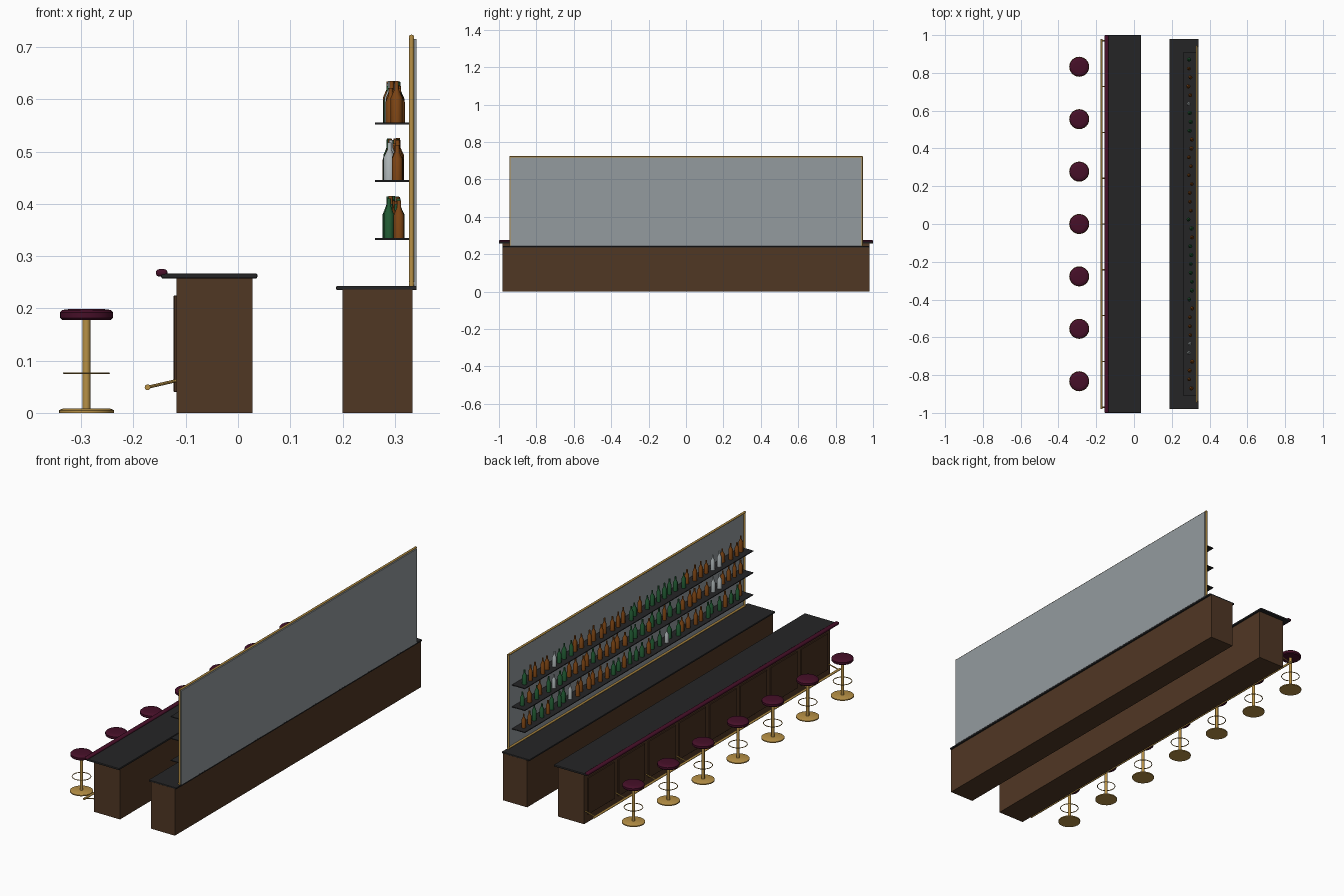
import bpy, bmesh, math, random
from mathutils import Vector

if "Cube" in bpy.data.objects:
    bpy.data.objects.remove(bpy.data.objects["Cube"])

random.seed(4)


def material(name, r, g, b):
    m = bpy.data.materials.new(name)
    lin = [c / 12.92 if c <= 0.04045 else ((c + 0.055) / 1.055) ** 2.4
           for c in (r / 255, g / 255, b / 255)]
    m.diffuse_color = (*lin, 1)
    m.use_nodes = True
    m.node_tree.nodes["Principled BSDF"].inputs["Base Color"].default_value = m.diffuse_color
    return m


wood = material("dark wood", 80, 55, 36)
panel_wood = material("panel wood", 72, 48, 31)
stone = material("black counter", 37, 37, 38)
brass = material("brass", 184, 145, 70)
leather = material("maroon leather", 70, 15, 40)
mirror = material("mirror glass", 148, 155, 159)
amber = material("amber glass", 128, 70, 20)
green = material("green glass", 34, 92, 52)
clear = material("clear glass", 175, 183, 185)


def finish(name, bm, mat, smooth=False):
    bmesh.ops.recalc_face_normals(bm, faces=bm.faces)
    me = bpy.data.meshes.new(name)
    bm.to_mesh(me)
    bm.free()
    ob = bpy.data.objects.new(name, me)
    bpy.context.collection.objects.link(ob)
    me.materials.append(mat)
    if smooth:
        bpy.ops.object.select_all(action='DESELECT')
        ob.select_set(True)
        bpy.context.view_layer.objects.active = ob
        bpy.ops.object.shade_smooth_by_angle(angle=math.radians(40))
    return ob


def box(name, x, y, z, mat, bevel=0, segments=2):
    """Box from (min, max) ranges with optional rounded edges."""
    bm = bmesh.new()
    bmesh.ops.create_cube(bm, size=1)
    for v in bm.verts:
        v.co = [r[0] + (c + 0.5) * (r[1] - r[0]) for c, r in zip(v.co, (x, y, z))]
    if bevel:
        bmesh.ops.bevel(bm, geom=bm.edges[:], offset=bevel, segments=segments,
                        profile=0.5, affect='EDGES')
    return finish(name, bm, mat, segments > 2)


def tube(name, a, b, r, mat, sides=12):
    """Round bar between two points."""
    a, b = Vector(a), Vector(b)
    bm = bmesh.new()
    bmesh.ops.create_cone(bm, cap_ends=True, segments=sides, radius1=r, radius2=r,
                          depth=(b - a).length)
    rot = (b - a).to_track_quat('Z', 'Y')
    for v in bm.verts:
        v.co = rot @ v.co + (a + b) / 2
    return finish(name, bm, mat, True)


def lathe(name, profile, at, mat, sides=24, closed=False, smooth=True):
    """Turn an (r, z) profile around z; ends are capped unless closed."""
    bm = bmesh.new()
    rings = [[bm.verts.new((at[0] + r * math.cos(2 * math.pi * i / sides),
                            at[1] + r * math.sin(2 * math.pi * i / sides), at[2] + z))
              for i in range(sides)] for r, z in profile]
    pairs = list(zip(rings, rings[1:]))
    if closed:
        pairs.append((rings[-1], rings[0]))
    else:
        bm.faces.new(rings[0])
        bm.faces.new(rings[-1])
    for p, q in pairs:
        for i in range(sides):
            j = (i + 1) % sides
            bm.faces.new((p[i], p[j], q[j], q[i]))
    return finish(name, bm, mat, smooth)


# Front bar
box("bar_body", (-0.118, 0.028), (-0.98, 0.98), (0, 0.258), wood)
box("bar_top", (-0.147, 0.037), (-1, 1), (0.257, 0.267), stone, 0.003)
box("arm_rest", (-0.157, -0.135), (-1, 1), (0.261, 0.275), leather, 0.006, 4)
for i in range(8):
    yc = (i - 3.5) * 0.2425
    box("bar_panel", (-0.123, -0.117), (yc - 0.106, yc + 0.106), (0.04, 0.225),
        panel_wood, 0.001, 1)

# Foot rail with brackets
tube("foot_rail", (-0.173, -0.98, 0.049), (-0.173, 0.98, 0.049), 0.0055, brass)
for i in range(9):
    y = (i - 4) * 0.2425
    tube("rail_bracket", (-0.173, y, 0.049), (-0.117, y, 0.062), 0.003, brass, 8)

# Back bar
box("back_bar_body", (0.2, 0.334), (-0.98, 0.98), (0, 0.236), wood)
box("back_bar_top", (0.188, 0.342), (-0.98, 0.98), (0.235, 0.243), stone, 0.002)

# Mirror with brass frame
box("mirror_panel", (0.333, 0.342), (-0.938, 0.938), (0.243, 0.716), mirror)
for s in (-1, 1):
    tube("frame_side", (0.332, s * 0.94, 0.243), (0.332, s * 0.94, 0.722), 0.005, brass)
for z in (0.248, 0.719):
    tube("frame_rail", (0.332, -0.944, z), (0.332, 0.944, z), 0.005, brass)

# Shelves of bottles, colours listed from +y to -y
rows = {0.335: "AAGGAGGGCAAAAAAGGAGGGAGGCGGAAAAGGGAGGA",
        0.446: "GAGAGCGGAAAAGAAAAAGGGAGGAGGAAAAACCAAAA",
        0.556: "GAAAACGGGAAAAAAAAAGGAGGGGGGGAAAACCAAAA"}
glass = {"A": amber, "G": green, "C": clear}
for z, row in rows.items():
    box("shelf", (0.262, 0.333), (-0.91, 0.91), (z - 0.004, z), stone)
    for i, c in enumerate(row):
        h = random.uniform(0.064, 0.08)
        r = random.uniform(0.0095, 0.0115)
        y = 0.87 - i * 1.74 / (len(row) - 1)
        lathe("bottle", [(r, 0), (r, 0.6 * h), (0.0042, 0.8 * h), (0.004, h)],
              (random.uniform(0.288, 0.308), y, z), glass[c], 10)

# Bar stools
for i in range(7):
    at = (-0.29, (i - 3) * 0.2775, 0)
    lathe("stool_base", [(0.053, 0), (0.053, 0.005), (0.046, 0.008)], at, brass)
    tube("stool_post", (at[0], at[1], 0.006), (at[0], at[1], 0.18), 0.0075, brass)
    ring = [(0.043 + 0.002 * math.cos(k * math.pi / 3),
             0.076 + 0.002 * math.sin(k * math.pi / 3)) for k in range(6)]
    lathe("stool_foot_ring", ring, at, brass, closed=True)
    lathe("stool_seat", [(0.047, 0.178), (0.051, 0.182), (0.051, 0.192),
                         (0.046, 0.197), (0.03, 0.199)], at, leather)
